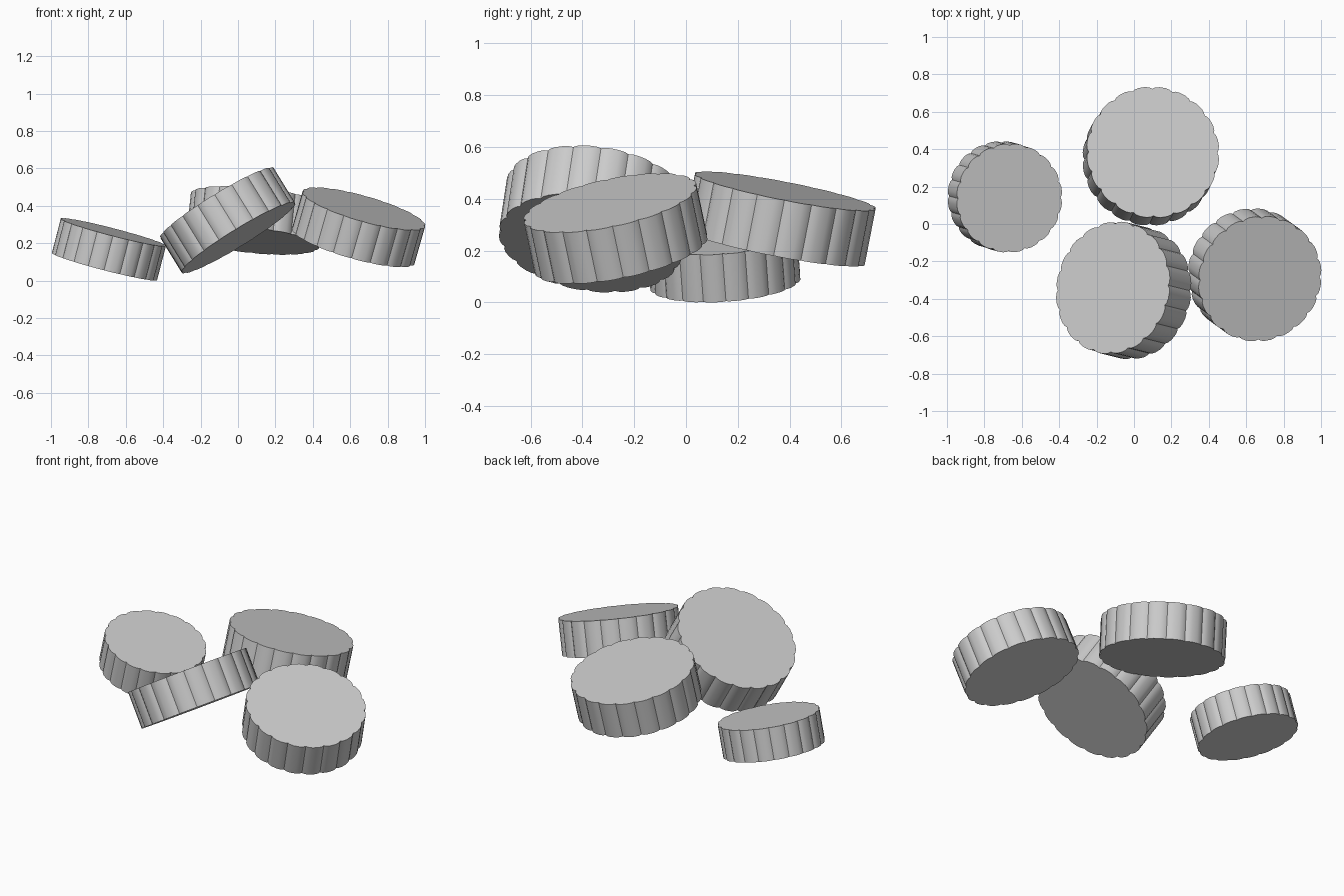
import bpy
import bmesh
import math
from mathutils import Vector

cube = bpy.data.objects.get("Cube")
if cube:
    bpy.data.objects.remove(cube, do_unlink=True)

GREY = (0.6, 0.6, 0.6, 1.0)
grey = bpy.data.materials.new("plain grey")
grey.use_nodes = True
grey.diffuse_color = GREY
grey.node_tree.nodes["Principled BSDF"].inputs["Base Color"].default_value = GREY

TEETH = 20
# outline of one tooth: (share of the tooth pitch, radius factor)
TOOTH = [(0.0, 0.968), (0.14, 0.99), (0.35, 1.0), (0.65, 1.0), (0.86, 0.99)]


def notched_disc(name, centre, normal, radius, thickness):
    """Thick disc with a scalloped rim, tilted so its top faces along normal."""
    bm = bmesh.new()
    ring = []
    for i in range(TEETH):
        for share, factor in TOOTH:
            a = 2 * math.pi * (i + share) / TEETH
            r = radius * factor
            ring.append(bm.verts.new((r * math.cos(a), r * math.sin(a), -thickness / 2)))
    base = bm.faces.new(ring)
    top = bmesh.ops.extrude_face_region(bm, geom=[base], use_keep_orig=True)
    verts = [v for v in top["geom"] if isinstance(v, bmesh.types.BMVert)]
    bmesh.ops.translate(bm, verts=verts, vec=(0, 0, thickness))
    bmesh.ops.recalc_face_normals(bm, faces=bm.faces[:])
    mesh = bpy.data.meshes.new(name)
    bm.to_mesh(mesh)
    bm.free()
    mesh.materials.append(grey)
    obj = bpy.data.objects.new(name, mesh)
    bpy.context.collection.objects.link(obj)
    obj.location = centre
    obj.rotation_euler = Vector((0, 0, 1)).rotation_difference(Vector(normal)).to_euler()
    # smooth rim, sharp caps
    bpy.ops.object.select_all(action="DESELECT")
    obj.select_set(True)
    bpy.context.view_layer.objects.active = obj
    bpy.ops.object.shade_smooth_by_angle(angle=math.radians(50))
    return obj


# four loose discs, each tilted its own way
notched_disc("right_small_disc", (-0.69, 0.145, 0.167), (0.25, -0.07, 0.966), 0.292, 0.19)
notched_disc("left_disc", (0.645, -0.272, 0.285), (0.27, -0.2, 0.943), 0.342, 0.21)
notched_disc("front_disc", (-0.055, -0.355, 0.322), (-0.52, 0.13, 0.844), 0.357, 0.22)
notched_disc("back_disc", (0.09, 0.3625, 0.322), (0.1, 0.19, 0.977), 0.357, 0.22)
